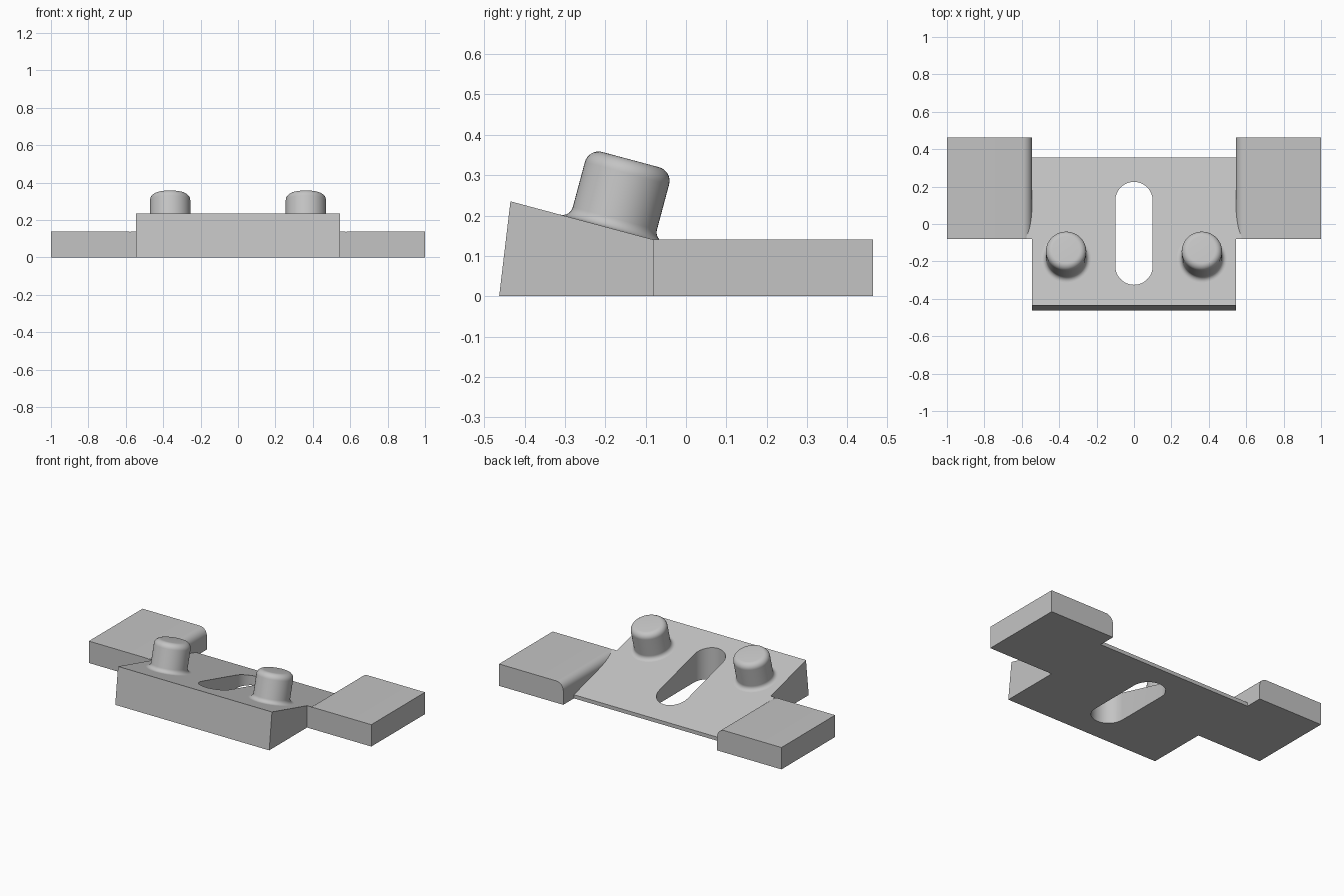
import bpy, bmesh, math
from mathutils import Matrix

cube = bpy.data.objects.get("Cube")
if cube:
    bpy.data.objects.remove(cube)

grey = bpy.data.materials.new("light grey")
grey.use_nodes = True
COLOUR = (0.55, 0.55, 0.55, 1)
grey.diffuse_color = COLOUR
grey.node_tree.nodes["Principled BSDF"].inputs["Base Color"].default_value = COLOUR

TILT = math.radians(15)
HALF = 0.545      # half width of the wedge
HINGE_Y = -0.08   # where the slope meets the wing tops
WING_H = 0.14


def slope_z(y):
    return WING_H - (y - HINGE_Y) * math.tan(TILT)


def make(name, bm, smooth=False):
    bmesh.ops.recalc_face_normals(bm, faces=bm.faces)
    mesh = bpy.data.meshes.new(name)
    bm.to_mesh(mesh)
    bm.free()
    mesh.materials.append(grey)
    obj = bpy.data.objects.new(name, mesh)
    bpy.context.collection.objects.link(obj)
    if smooth:
        bpy.ops.object.select_all(action="DESELECT")
        obj.select_set(True)
        bpy.context.view_layer.objects.active = obj
        bpy.ops.object.shade_smooth_by_angle(angle=math.radians(35))
    return obj


def prism(points, offset):
    """Face through 3D points, extruded along offset."""
    bm = bmesh.new()
    face = bm.faces.new([bm.verts.new(p) for p in points])
    out = bmesh.ops.extrude_face_region(bm, geom=[face])
    moved = [v for v in out["geom"] if isinstance(v, bmesh.types.BMVert)]
    bmesh.ops.translate(bm, verts=moved, vec=offset)
    return bm


def arc(cx, cy, r, start, end, steps):
    angles = [math.radians(start + (end - start) * i / steps) for i in range(steps + 1)]
    return [(cx + r * math.cos(a), cy + r * math.sin(a)) for a in angles]


# Sloped centre wedge with a leaning front face
side = [(-0.463, 0), (-0.435, slope_z(-0.435)), (0.355, slope_z(0.355)), (0.355, 0)]
wedge = make("wedge_base", prism([(-HALF, y, z) for y, z in side], (2 * HALF, 0, 0)))

# Slot cut straight through the wedge
outline = arc(0, 0.125, 0.1, 0, 180, 24) + arc(0, -0.225, 0.1, 180, 360, 24)
cutter = make("slot_cutter", prism([(x, y, -0.1) for x, y in outline], (0, 0, 0.6)))
cutter.hide_render = True
cut = wedge.modifiers.new("slot", "BOOLEAN")
cut.operation = "DIFFERENCE"
cut.solver = "EXACT"
cut.object = cutter
bpy.context.view_layer.update()
evaluated = wedge.evaluated_get(bpy.context.evaluated_depsgraph_get())
bm = bmesh.new()
bm.from_mesh(evaluated.to_mesh())
bpy.data.objects.remove(wedge)
bpy.data.objects.remove(cutter)
make("wedge_base", bm, smooth=True)

for word, s in (("left", 1), ("right", -1)):
    # Side wing with a rounded inner top edge
    r = 0.05
    section = [(1, 0), (1, WING_H)] + arc(HALF + r, WING_H - r, r, 90, 180, 10) + [(HALF, 0)]
    make(word + "_wing", prism([(s * x, HINGE_Y, z) for x, z in section], (0, 0.543, 0)), True)

    # Small filler carrying the slope up to the rounded edge
    fill = [(HINGE_Y, 0.01), (HINGE_Y, WING_H), (0.13, slope_z(0.13)), (0.13, 0.01)]
    make(word + "_slope_filler", prism([(s * 0.54, y, z) for y, z in fill], (s * 0.035, 0, 0)))

    # Peg square to the slope, flared at the foot and rounded at the top
    R, H, foot, top = 0.108, 0.177, 0.026, 0.035
    profile = ([(R + foot, -0.005)] + arc(R + foot, foot, foot, 270, 180, 8)
               + arc(R - top, H - top, top, 0, 90, 8) + [(0, H)])
    bm = bmesh.new()
    verts = [bm.verts.new((px, 0, pz)) for px, pz in profile]
    edges = [bm.edges.new(pair) for pair in zip(verts, verts[1:])]
    bmesh.ops.spin(bm, geom=verts + edges, cent=(0, 0, 0), axis=(0, 0, 1),
                   angle=2 * math.pi, steps=48)
    bmesh.ops.remove_doubles(bm, verts=bm.verts, dist=0.0001)
    y = -0.183
    place = Matrix.Translation((s * 0.363, y, slope_z(y))) @ Matrix.Rotation(-TILT, 4, "X")
    bmesh.ops.transform(bm, matrix=place, verts=bm.verts)
    make(word + "_peg", bm, smooth=True)
